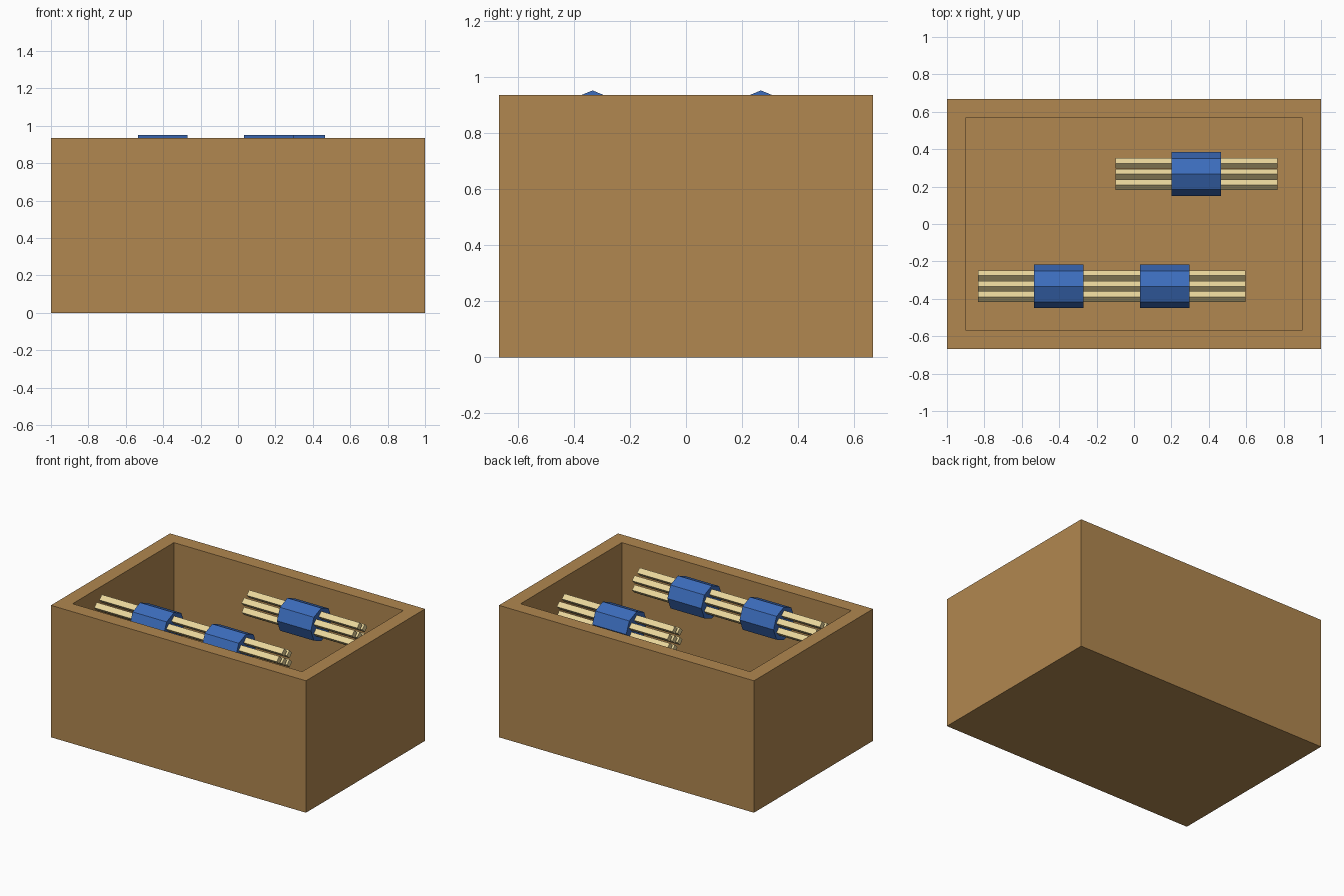
import bpy, bmesh, math
from mathutils import Matrix

if "Cube" in bpy.data.objects:
    bpy.data.objects.remove(bpy.data.objects["Cube"])


def material(name, rgb):
    m = bpy.data.materials.new(name)
    m.diffuse_color = (*rgb, 1)
    m.use_nodes = True
    m.node_tree.nodes["Principled BSDF"].inputs["Base Color"].default_value = m.diffuse_color
    return m


WOOD = material("crate_brown", (0.44, 0.245, 0.08))
BLUE = material("band_blue", (0.045, 0.15, 0.5))
STRAW = material("rod_straw", (0.83, 0.68, 0.33))


def finish(bm, name, mat):
    bmesh.ops.recalc_face_normals(bm, faces=bm.faces)
    me = bpy.data.meshes.new(name)
    bm.to_mesh(me)
    bm.free()
    me.materials.append(mat)
    ob = bpy.data.objects.new(name, me)
    bpy.context.collection.objects.link(ob)
    return ob


def add_rod(bm, x0, x1, y, z, radius, sides):
    # prism along x with one corner pointing up
    m = Matrix.Translation(((x0 + x1) / 2, y, z)) @ Matrix.Rotation(math.pi / 2, 4, 'Y')
    if sides == 4:
        m = m @ Matrix.Rotation(math.pi / 2, 4, 'Z')
    bmesh.ops.create_cone(bm, cap_ends=True, segments=sides, radius1=radius,
                          radius2=radius, depth=x1 - x0, matrix=m)


# Open crate: inset the top of a block and push it down
W, D, H, WALL, FLOOR = 2.0, 1.334, 0.935, 0.1, 0.1
bm = bmesh.new()
bmesh.ops.create_cube(bm, size=1, matrix=Matrix.Translation((0, 0, H / 2))
                      @ Matrix.Diagonal((W, D, H, 1)))
top = max(bm.faces, key=lambda f: f.calc_center_median().z)
bmesh.ops.inset_region(bm, faces=[top], thickness=WALL, use_even_offset=True)
cavity = bmesh.ops.extrude_discrete_faces(bm, faces=[top])["faces"][0]
for v in cavity.verts:
    v.co.z = FLOOR
finish(bm, "crate", WOOD)


# Bundle: a centre rod, six around it, held by eight-sided bands
def bundle(name, x0, x1, y, bands, z=0.834):
    bm = bmesh.new()
    add_rod(bm, x0, x1, y, z, 0.028, 4)
    for i in range(6):
        a = i * math.pi / 3
        add_rod(bm, x0, x1, y + 0.066 * math.sin(a), z + 0.066 * math.cos(a), 0.028, 4)
    finish(bm, name + "_rods", STRAW)
    for i, bx in enumerate(bands):
        bm = bmesh.new()
        add_rod(bm, bx, bx + 0.266, y, z, 0.117, 8)
        finish(bm, f"{name}_band_{i + 1}", BLUE)


bundle("front_bundle", -0.835, 0.597, -0.333, [-0.535, 0.031])
bundle("back_bundle", -0.10, 0.767, 0.267, [0.2])
